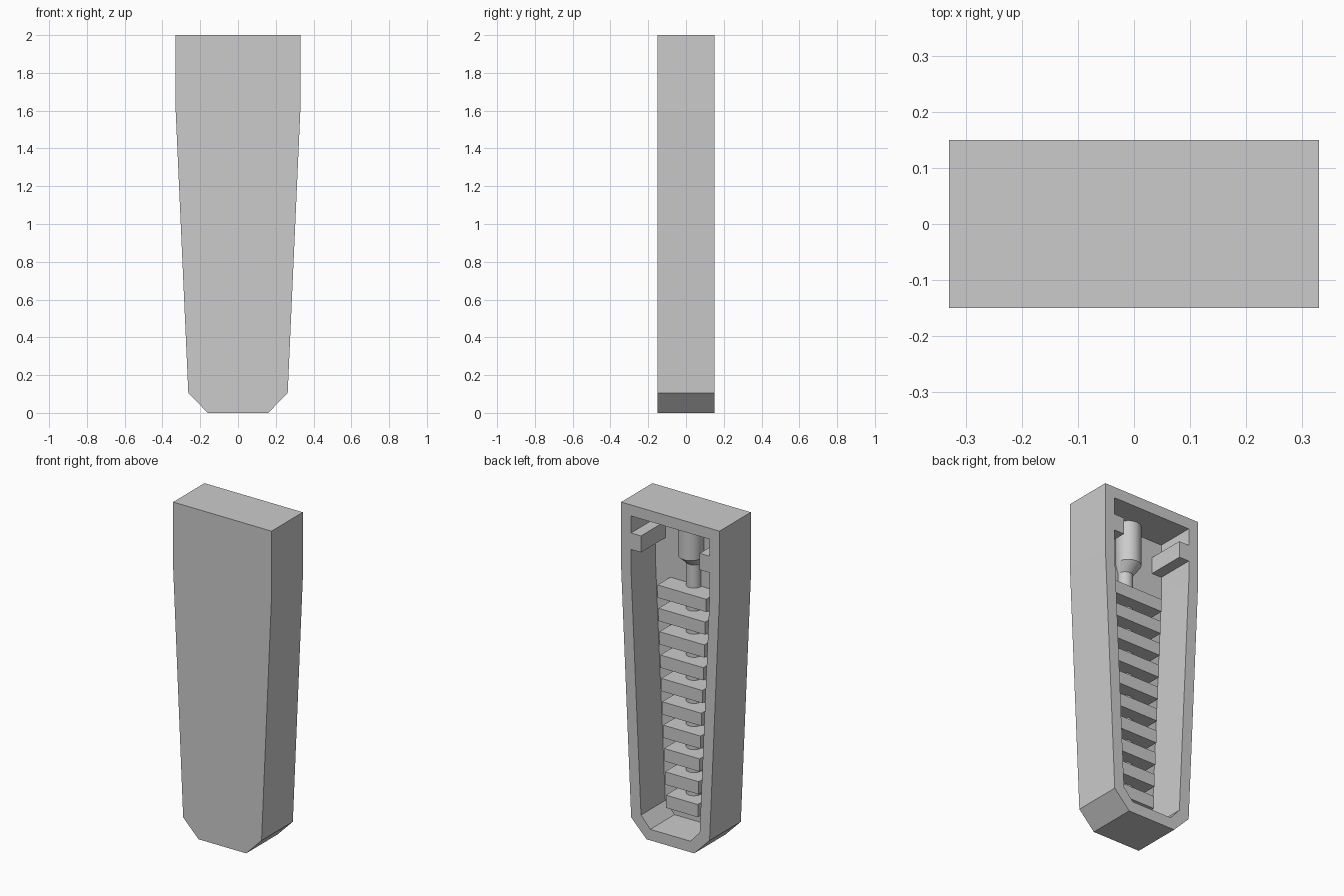
import bpy, bmesh, math
from mathutils import Vector

cube = bpy.data.objects.get("Cube")
if cube:
    bpy.data.objects.remove(cube, do_unlink=True)

grey = bpy.data.materials.new("plain grey")
grey.use_nodes = True
grey.diffuse_color = (0.6, 0.6, 0.6, 1)
grey.node_tree.nodes["Principled BSDF"].inputs["Base Color"].default_value = (0.6, 0.6, 0.6, 1)

BACK, FRONT, FLOOR = 0.15, -0.15, -0.083
OUTER = [(0.16, 0), (0.263, 0.105), (0.33, 1.6), (0.33, 2)]
INNER = [(0.135, 0.067), (0.197, 0.137), (0.264, 1.6), (0.264, 1.933)]


def loft(name, rings, smooth=False):
    """Join matching rings of points into a solid, capped at both ends."""
    bm = bmesh.new()
    loops = [[bm.verts.new(p) for p in ring] for ring in rings]
    n = len(loops[0])
    for a, b in zip(loops, loops[1:]):
        for i in range(n):
            j = (i + 1) % n
            bm.faces.new((a[i], a[j], b[j], b[i]))
    bm.faces.new(loops[0])
    bm.faces.new(loops[-1])
    bmesh.ops.recalc_face_normals(bm, faces=bm.faces)
    mesh = bpy.data.meshes.new(name)
    bm.to_mesh(mesh)
    bm.free()
    mesh.materials.append(grey)
    obj = bpy.data.objects.new(name, mesh)
    bpy.context.collection.objects.link(obj)
    if smooth:
        bpy.ops.object.select_all(action="DESELECT")
        obj.select_set(True)
        bpy.context.view_layer.objects.active = obj
        bpy.ops.object.shade_smooth_by_angle(angle=math.radians(30))
    return obj


def outline(half, y):
    """Mirror a half profile into a closed ring at depth y."""
    pts = half + [(-x, z) for x, z in reversed(half)]
    return [Vector((x, y, z)) for x, z in pts]


def circle(y, radius, z, n=48):
    return [Vector((radius * math.cos(a), y + radius * math.sin(a), z))
            for a in (math.tau * i / n for i in range(n))]


# Tapered housing with a cavity open at the back
loft("housing", [outline(OUTER, FRONT), outline(OUTER, BACK),
                 outline(INNER, BACK), outline(INNER, FLOOR)])

# Side ribs near the top of the cavity
for side, label in ((1, "left"), (-1, "right")):
    rib = [(0.197, 1.73), (0.264, 1.73), (0.264, 1.83), (0.197, 1.83)]
    loft(label + "_rib", [[Vector((side * x, y, z)) for x, z in rib]
                          for y in (FLOOR, BACK)])

# Stepped round stem running down the cavity
loft("stem", [circle(-0.048, 0.071, 1.933), circle(-0.048, 0.071, 1.69),
              circle(-0.077, 0.044, 1.64), circle(-0.077, 0.044, 0.17)], smooth=True)

# Row of cross bars narrowing toward the bottom
COUNT, TOP, STEP, THICK = 10, 1.50, 0.14, 0.077
for i in range(COUNT):
    z = TOP - STEP * i
    w = 0.163 - 0.056 * i / (COUNT - 1)
    bar = [(w, z - THICK), (w, z)]
    loft(f"cross_bar_{i + 1}", [outline(bar, FLOOR), outline(bar, 0.04)])
